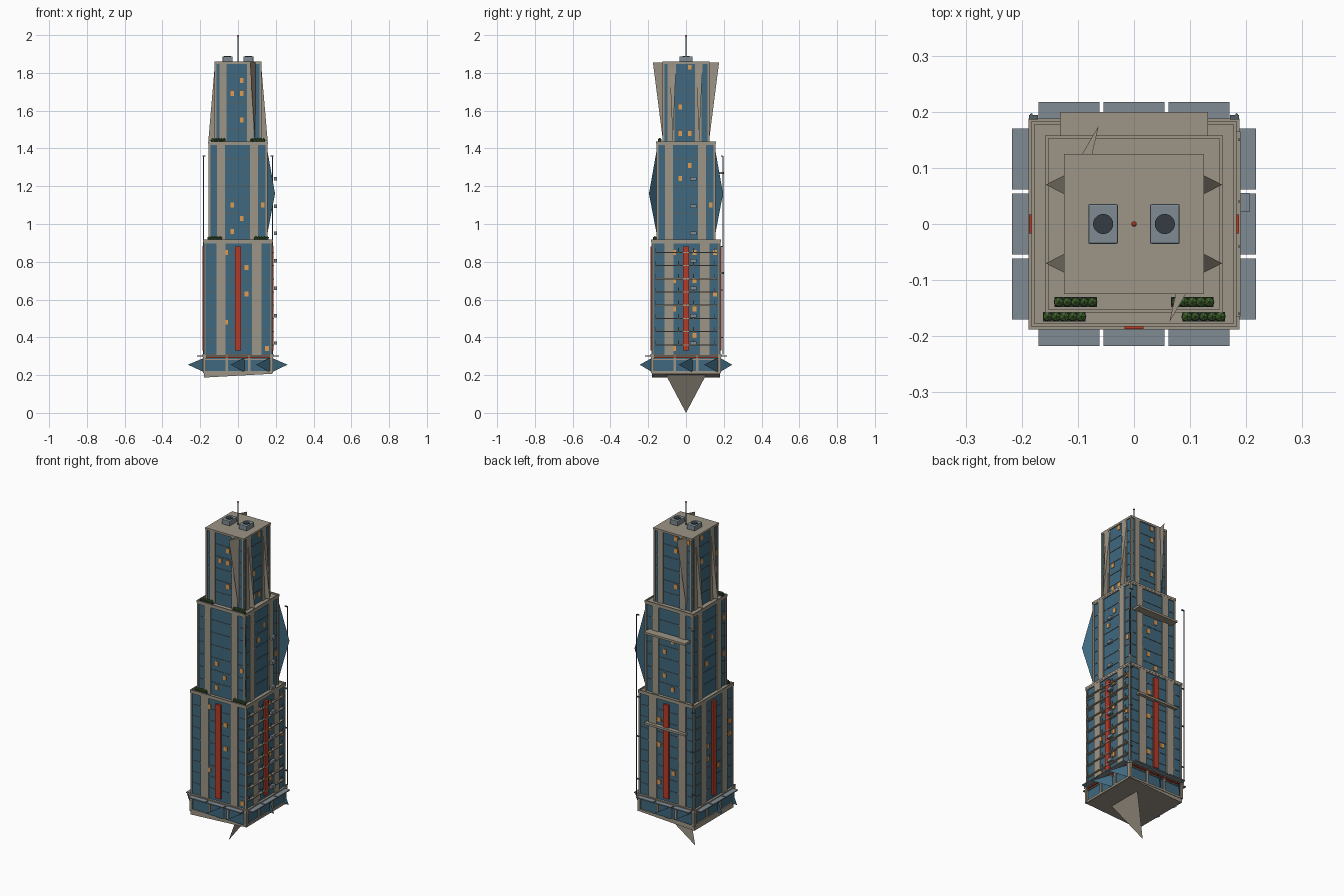
import bpy, bmesh, math, random
from mathutils import Matrix, Vector

random.seed(4)
if "Cube" in bpy.data.objects:
    bpy.data.objects.remove(bpy.data.objects["Cube"])


def material(name, r, g, b):
    m = bpy.data.materials.new(name)
    m.use_nodes = True
    m.diffuse_color = (r, g, b, 1)
    m.node_tree.nodes["Principled BSDF"].inputs["Base Color"].default_value = (r, g, b, 1)
    return m


GLASS = material("glass", 0.05, 0.14, 0.21)
STONE = material("stone", 0.34, 0.30, 0.24)
FRAME = material("frame", 0.09, 0.12, 0.13)
METAL = material("metal", 0.21, 0.26, 0.29)
DARK = material("dark_metal", 0.035, 0.045, 0.055)
RED = material("red", 0.48, 0.045, 0.02)
LIT = material("lit_window", 0.75, 0.33, 0.08)
GREEN = material("leaves", 0.05, 0.12, 0.025)


def turn(k):
    # Side 0 is the front, 1 is +x, 2 the back, 3 is -x
    return Matrix.Rotation(k * math.pi / 2, 4, "Z")


def box(bm, c, s, k=0):
    m = turn(k) @ Matrix.Translation(c) @ Matrix.Diagonal((*s, 1))
    bmesh.ops.create_cube(bm, size=1, matrix=m)


def panel(bm, k, u, wall, z, w, h, depth=0.01):
    # Upright box on one side of the tower, its outer face depth beyond the wall
    box(bm, (u, -wall, z), (w, 2 * depth, h), k)


def rod(bm, c, r, h, sides=8):
    bmesh.ops.create_cone(bm, cap_ends=True, segments=sides, radius1=r, radius2=r,
                          depth=h, matrix=Matrix.Translation(c))


def sheet(bm, points, k=0):
    bm.faces.new([bm.verts.new(turn(k) @ Vector(p)) for p in points])


def finish(bm, name, mat):
    mesh = bpy.data.meshes.new(name)
    bm.to_mesh(mesh)
    bm.free()
    mesh.materials.append(mat)
    ob = bpy.data.objects.new(name, mesh)
    bpy.context.collection.objects.link(ob)
    return ob


# Tiers: name, half width, bottom, top, pilaster positions, pilaster width
TIERS = [
    ("lower", 0.176, 0.31, 0.90, (-0.09, 0.1), 0.05),
    ("middle", 0.151, 0.91, 1.42, (-0.09, 0.085), 0.042),
    ("upper", 0.119, 1.43, 1.85, (-0.08, 0.065), 0.036),
]
for name, half, lo, hi, columns, width in TIERS:
    mid, tall = (lo + hi) / 2, hi - lo
    bm = bmesh.new()
    box(bm, (0, 0, mid), (2 * half, 2 * half, tall))
    finish(bm, name + "_glass_body", GLASS)

    bm = bmesh.new()
    for k in range(4):
        for u in columns:
            panel(bm, k, u, half, mid, width, tall, 0.006)
        panel(bm, k, half, half, mid, 0.010, tall, 0.005)
    finish(bm, name + "_pilasters", STONE)

    bm = bmesh.new()
    floors = round(tall / 0.068)
    for k in range(4):
        for i in range(1, floors):
            panel(bm, k, 0, half, lo + tall * i / floors, 2 * half, 0.004, 0.002)
    finish(bm, name + "_floor_lines", FRAME)

    # Roof slab with a low parapet
    bm = bmesh.new()
    box(bm, (0, 0, hi + 0.004), (2 * half + 0.012, 2 * half + 0.012, 0.012))
    if name != "upper":
        for k in range(4):
            box(bm, (0, -half - 0.004, hi + 0.012), (2 * half + 0.016, 0.006, 0.012), k)
    finish(bm, name + "_roof", STONE)

# Podium with panes between columns
bm = bmesh.new()
box(bm, (0, 0, 0.255), (0.352, 0.352, 0.09))
finish(bm, "podium_glass", GLASS)
bm = bmesh.new()
for k in range(4):
    for u in (-0.18, -0.06, 0.06, 0.18):
        panel(bm, k, u, 0.176, 0.255, 0.012, 0.09, 0.007)
    panel(bm, k, 0, 0.176, 0.215, 0.36, 0.012, 0.007)
    panel(bm, k, 0, 0.176, 0.282, 0.36, 0.006, 0.006)
box(bm, (0, 0, 0.304), (0.376, 0.376, 0.014))
finish(bm, "podium_frame", STONE)
bm = bmesh.new()
for k in range(4):
    panel(bm, k, 0, 0.176, 0.293, 0.35, 0.006, 0.008)
finish(bm, "podium_red_trim", RED)

# Sloping underside and the spike hanging from it
bm = bmesh.new()
box(bm, (0, 0, 0.21), (0.36, 0.36, 0.006))
for v in bm.verts:
    if v.co.z < 0.21 and v.co.x < 0:
        v.co.z = 0.187
finish(bm, "underside", STONE)
bm = bmesh.new()
sheet(bm, [(0.07, -0.11, 0.208), (-0.06, 0, 0), (0.07, 0.11, 0.208)])
finish(bm, "underside_spike", STONE)

# Canopies around the podium
bm = bmesh.new()
for k in range(4):
    for u in (-0.116, 0, 0.116):
        box(bm, (u, -0.202, 0.302), (0.109, 0.03, 0.006), k)
finish(bm, "canopies", METAL)

# Pointed glass fins: podium, then the two right-angle corners of the middle tier
bm = bmesh.new()
for k, reach in enumerate((0.245, 0.262, 0.245, 0.265)):
    for u in (0.17, 0.035):
        sheet(bm, [(u, -0.178, 0.215), (u, -0.178, 0.292), (u - 0.075, -reach, 0.255)], k)
finish(bm, "podium_glass_fins", GLASS)
bm = bmesh.new()
for s in (-1, 1):
    sheet(bm, [(0.152, s * 0.152, 0.93), (0.152, s * 0.152, 1.41), (0.196, s * 0.196, 1.16)])
finish(bm, "corner_glass_fins", GLASS)

# Stone fins of the upper tier: outward at the foot on the sides, at the top front and back
bm = bmesh.new()
for k in (1, 3):
    for u in (-0.07, 0.07):
        a, b, tip = (u - 0.018, -0.122, 1.85), (u + 0.018, -0.122, 1.85), (u, -0.157, 1.44)
        foot = (u, -0.12, 1.44)
        for tri in ([a, tip, b], [a, foot, tip], [b, tip, foot]):
            sheet(bm, tri, k)
for k in (0, 2):
    a, b, tip = (0.075, -0.122, 1.855), (0.094, -0.122, 1.855), (0.063, -0.175, 1.855)
    foot = (0.09, -0.122, 1.44)
    for tri in ([a, tip, b], [a, foot, tip], [b, tip, foot]):
        sheet(bm, tri, k)
finish(bm, "upper_stone_fins", STONE)

# Red strips up the lower tier
bm = bmesh.new()
for k in range(4):
    panel(bm, k, 0, 0.176, 0.605, 0.034, 0.55, 0.011)
finish(bm, "red_strips", RED)

# Balcony bands with posts on the +x side
bm = bmesh.new()
for i in range(8):
    z = 0.36 + 0.07 * i
    box(bm, (0, -0.183, z), (0.33, 0.014, 0.006), 1)
    for u in (-0.16, -0.04, 0.04, 0.15):
        box(bm, (u, -0.187, z + 0.012), (0.004, 0.004, 0.024), 1)
finish(bm, "side_balconies", STONE)

# Wide ledges on the back
bm = bmesh.new()
box(bm, (0, 0.175, 1.27), (0.264, 0.05, 0.012))
box(bm, (0, 0.188, 0.74), (0.264, 0.024, 0.012))
finish(bm, "back_ledges", STONE)

# Lit windows: chosen ones on two sides, scattered ones elsewhere
bm = bmesh.new()
for k, u, z in [(0, -0.063, 0.85), (0, 0.045, 0.77), (0, -0.063, 0.48), (0, 0.045, 0.63), (0, 0.153, 0.34),
                (1, -0.063, 0.85), (1, 0.045, 0.85), (1, 0.153, 0.85), (1, -0.063, 0.70), (1, 0.045, 0.70),
                (1, 0.045, 0.55), (1, -0.063, 0.55), (1, -0.063, 0.34), (1, 0.153, 0.63), (1, 0.045, 0.41)]:
    panel(bm, k, u, 0.176, z, 0.022, 0.026, 0.005)
for k in (2, 3):
    for i in range(5):
        panel(bm, k, random.choice((-0.05, 0.045, 0.15)), 0.176,
              0.34 + 0.073 * random.randrange(8), 0.022, 0.026, 0.005)
for name, half, lo, hi, _, _ in TIERS[1:]:
    for k in range(4):
        for i in range(4):
            u = random.choice((-0.03, 0.02, half - 0.02))
            panel(bm, k, u, half, lo + 0.05 + 0.07 * random.randrange(6), 0.02, 0.026, 0.004)
finish(bm, "lit_windows", LIT)

# Cooling boxes up the +x side
bm = bmesh.new()
for i in range(7):
    box(bm, (0.198, 0.038, 0.37 + 0.145 * i), (0.016, 0.034, 0.018))
finish(bm, "wall_cooling_boxes", METAL)

# Drain pipes at the back corners
bm = bmesh.new()
for s in (-1, 1):
    rod(bm, (s * 0.183, 0.195, 0.835), 0.0025, 1.05)
    for z in (0.4, 0.65, 0.88, 1.36):
        box(bm, (s * 0.179, 0.19, z), (0.016, 0.008, 0.005))
finish(bm, "drain_pipes", FRAME)

# Rooftop cooling units with fans
units, fans = bmesh.new(), bmesh.new()
for s in (-1, 1):
    box(units, (s * 0.055, 0, 1.873), (0.053, 0.071, 0.028))
    rod(fans, (s * 0.055, 0, 1.888), 0.018, 0.004, 20)
ob = finish(units, "rooftop_cooling_units", METAL)
bevel = ob.modifiers.new("bevel", "BEVEL")
bevel.width, bevel.segments = 0.003, 2
finish(fans, "rooftop_fans", DARK)

# Mast with a red beacon
bm = bmesh.new()
rod(bm, (0, 0, 1.925), 0.0025, 0.14)
finish(bm, "mast", DARK)
bm = bmesh.new()
bmesh.ops.create_icosphere(bm, subdivisions=2, radius=0.005, matrix=Matrix.Translation((0, 0, 1.995)))
finish(bm, "beacon", RED)

# Planted boxes on the two terraces
tubs, bushes = bmesh.new(), bmesh.new()
for x, y, z in ((0.124, -0.165, 0.908), (0.104, -0.139, 1.428)):
    for s in (-1, 1):
        box(tubs, (s * x, y, z + 0.006), (0.076, 0.017, 0.012))
        for i in range(5):
            spot = (s * x + (i - 2) * 0.015, y, z + 0.017)
            bmesh.ops.create_icosphere(bushes, subdivisions=1, radius=random.uniform(0.009, 0.011),
                                       matrix=Matrix.Translation(spot))
finish(tubs, "planter_tubs", DARK)
finish(bushes, "planter_bushes", GREEN)
